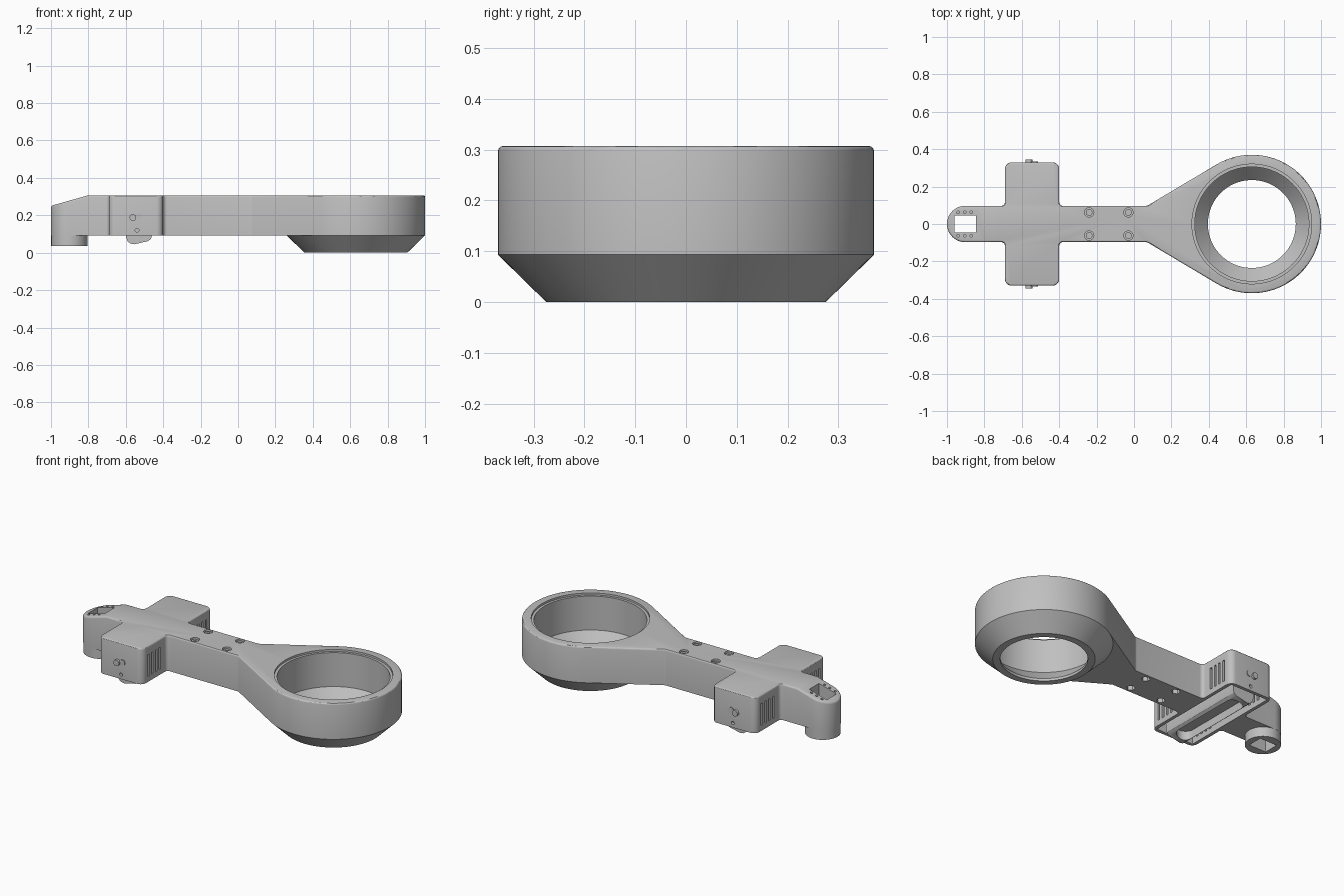
import bpy, bmesh, math
from mathutils import Vector, Matrix

cube = bpy.data.objects.get("Cube")
if cube:
    bpy.data.objects.remove(cube, do_unlink=True)

grey = bpy.data.materials.new("light grey plastic")
grey.use_nodes = True
grey.diffuse_color = (0.527, 0.527, 0.527, 1)
grey.node_tree.nodes["Principled BSDF"].inputs["Base Color"].default_value = grey.diffuse_color

TOP, BASE = 0.307, 0.093
RING_X, RING_R = 0.63, 0.37
BLOCK_X = -0.545


def finish(bm, name):
    bmesh.ops.recalc_face_normals(bm, faces=bm.faces)
    mesh = bpy.data.meshes.new(name)
    bm.to_mesh(mesh)
    bm.free()
    mesh.materials.append(grey)
    ob = bpy.data.objects.new(name, mesh)
    bpy.context.collection.objects.link(ob)
    return ob


def arc(cx, cy, r, a0, a1, n):
    return [(cx + r * math.cos(math.radians(a0 + (a1 - a0) * i / n)),
             cy + r * math.sin(math.radians(a0 + (a1 - a0) * i / n))) for i in range(n + 1)]


def fillet(prev, corner, nxt, r, n=5):
    """Round one corner of an outline with radius r."""
    c = Vector(corner)
    a, b = (Vector(prev) - c).normalized(), (Vector(nxt) - c).normalized()
    half = a.angle(b) / 2
    mid = c + (a + b).normalized() * (r / math.sin(half))
    s = (c + a * (r / math.tan(half)) - mid).normalized()
    e = (c + b * (r / math.tan(half)) - mid).normalized()
    return [tuple(mid + s.lerp(e, i / n).normalized() * r) for i in range(n + 1)]


def prism_bm(points, z0, z1):
    """Closed prism over an outline."""
    bm = bmesh.new()
    low = [bm.verts.new((x, y, z0)) for x, y in points]
    high = [bm.verts.new((x, y, z1)) for x, y in points]
    bm.faces.new(low[::-1])
    bm.faces.new(high)
    for i in range(len(points)):
        j = (i + 1) % len(points)
        bm.faces.new((low[i], low[j], high[j], high[i]))
    bmesh.ops.recalc_face_normals(bm, faces=bm.faces)
    return bm


def box(bm, center, size):
    bmesh.ops.create_cube(bm, matrix=Matrix.Translation(center) @ Matrix.Diagonal((*size, 1)))


def cyl(bm, center, r, depth, axis="Z", sides=24):
    turn = Matrix.Rotation(math.pi / 2, 4, "X") if axis == "Y" else Matrix()
    bmesh.ops.create_cone(bm, cap_ends=True, segments=sides, radius1=r, radius2=r,
                          depth=depth, matrix=Matrix.Translation(center) @ turn)


def lathe(profile, name, sides=96):
    """Closed (radius, height) profile turned about the ring axis."""
    bm = bmesh.new()
    loops = [[bm.verts.new((RING_X + r * math.cos(2 * math.pi * i / sides),
                            r * math.sin(2 * math.pi * i / sides), z)) for i in range(sides)]
             for r, z in profile]
    for k, lower in enumerate(loops):
        upper = loops[(k + 1) % len(loops)]
        for i in range(sides):
            j = (i + 1) % sides
            bm.faces.new((lower[i], lower[j], upper[j], upper[i]))
    return finish(bm, name)


def boolean(target, cutter, mode="DIFFERENCE"):
    mod = target.modifiers.new(mode, "BOOLEAN")
    mod.operation, mod.solver, mod.object = mode, "EXACT", cutter
    bpy.context.view_layer.objects.active = target
    bpy.ops.object.modifier_apply(modifier=mod.name)
    bpy.data.objects.remove(cutter, do_unlink=True)


def smooth(ob):
    bpy.ops.object.select_all(action="DESELECT")
    ob.select_set(True)
    bpy.context.view_layer.objects.active = ob
    bpy.ops.object.shade_smooth_by_angle(angle=math.radians(30))


# Body outline: half of it is listed, the other half mirrored
W, X0, X1, H = 0.097, -0.69, -0.40, 0.33
ring_arc = arc(RING_X, 0, RING_R, 0, 120, 32)
corners = [(0.07, W), (X1, W), (X1, H), (X0, H), (X0, W)]
path = [ring_arc[-1]] + corners + [(-0.9, W)]
half = list(ring_arc)
for i, r in enumerate((0.03, 0.02, 0.035, 0.035, 0.02), start=1):
    half += fillet(path[i - 1], path[i], path[i + 1], r)
half += arc(-0.903, 0, W, 90, 180, 14)
outline = half + [(x, -y) for x, y in reversed(half[1:-1])]

# Body with sloped tail and softened top edge
bm = prism_bm(outline, BASE, TOP)
bmesh.ops.bisect_plane(bm, geom=bm.verts[:] + bm.edges[:] + bm.faces[:], plane_co=(-0.8, 0, TOP),
                       plane_no=(-0.27, 0, 0.96), clear_outer=True)
bmesh.ops.holes_fill(bm, edges=[e for e in bm.edges if e.is_boundary], sides=0)
bmesh.ops.recalc_face_normals(bm, faces=bm.faces)
rim = [e for e in bm.edges if len(e.link_faces) == 2
       and sorted(f.normal.z > 0.5 for f in e.link_faces) == [False, True]
       and min(v.co.z for v in e.verts) > BASE + 0.05]
bmesh.ops.bevel(bm, geom=rim, offset=0.01, segments=3, profile=0.5, affect="EDGES")
body = finish(bm, "body")

# Tail socket boss under the sloped end
bm = bmesh.new()
cyl(bm, (-0.902, 0, 0.09), 0.0965, 0.11, sides=56)
boolean(body, finish(bm, "boss"), "UNION")
bm = bmesh.new()
box(bm, (-0.902, 0, 0.2), (0.115, 0.092, 0.6))
for x in (-0.94, -0.905, -0.87):
    for y in (-0.062, 0.062):
        cyl(bm, (x, y, 0.28), 0.007, 0.12, sides=12)
boolean(body, finish(bm, "socket_cutter"))

# Ring bore with a stepped mouth
for name, r, z, depth in (("bore_cutter", 0.305, 0.2, 0.4), ("mouth_cutter", 0.32, TOP, 0.024)):
    bm = bmesh.new()
    cyl(bm, (RING_X, 0, z), r, depth, sides=96)
    boolean(body, finish(bm, name))

# Open pocket under the cross block, then vent slots through its walls
bm = bmesh.new()
box(bm, (BLOCK_X, 0, 0.17), (0.25, 0.62, 0.22))
boolean(body, finish(bm, "pocket_cutter"))
bm = bmesh.new()
for side in (-1, 1):
    for k in range(4):
        box(bm, (BLOCK_X, side * (0.165 + 0.035 * k), 0.19), (0.4, 0.014, 0.13))
    cyl(bm, (-0.54, side * 0.33, 0.12), 0.01, 0.06, "Y", 16)
boolean(body, finish(bm, "vent_cutter"))

# Counterbores above and hexagonal nut recesses below the arm
spots = [(x, y) for x in (-0.24, -0.03) for y in (-0.062, 0.062)]
bm = bmesh.new()
for x, y in spots:
    cyl(bm, (x, y, TOP), 0.025, 0.04)
    cyl(bm, (x, y, BASE), 0.024, 0.05, sides=6)
boolean(body, finish(bm, "screw_cutter"))
smooth(body)

# Screw heads
bm = bmesh.new()
for x, y in spots:
    cyl(bm, (x, y, 0.288), 0.018, 0.024)
    cyl(bm, (x, y, 0.3), 0.009, 0.006, sides=6)
smooth(finish(bm, "screw_heads"))

# Tapered cone below the ring
smooth(lathe([(RING_R, BASE), (0.275, 0), (0.235, 0), (0.235, 0.015), (0.305, BASE)], "lower_cone"))

# Pivoting tray inside the pocket, with a long rounded hollow on its underside
profile = [(-0.6, 0.15), (-0.6, 0.085), (-0.59, 0.06), (-0.575, 0.049), (-0.555, 0.045),
           (-0.48, 0.062), (-0.465, 0.075), (-0.46, 0.093), (-0.46, 0.15)]
bm = prism_bm(profile, -0.28, 0.28)
bmesh.ops.rotate(bm, verts=bm.verts, cent=(0, 0, 0), matrix=Matrix.Rotation(math.pi / 2, 3, "X"))
tray = finish(bm, "tray")
stadium = arc(-0.53, 0.2, 0.05, 0, 180, 16) + arc(-0.53, -0.2, 0.05, 180, 360, 16)
boolean(tray, finish(prism_bm(stadium, 0.0, 0.1), "tray_cutter"))
smooth(tray)

# Pivot pins on both ends of the cross block
bm = bmesh.new()
for side in (-1, 1):
    cyl(bm, (-0.562, side * 0.3, 0.188), 0.018, 0.09, "Y")
    cyl(bm, (-0.53, side * 0.3, 0.194), 0.018, 0.07, "Y")
smooth(finish(bm, "pivot_pins"))
